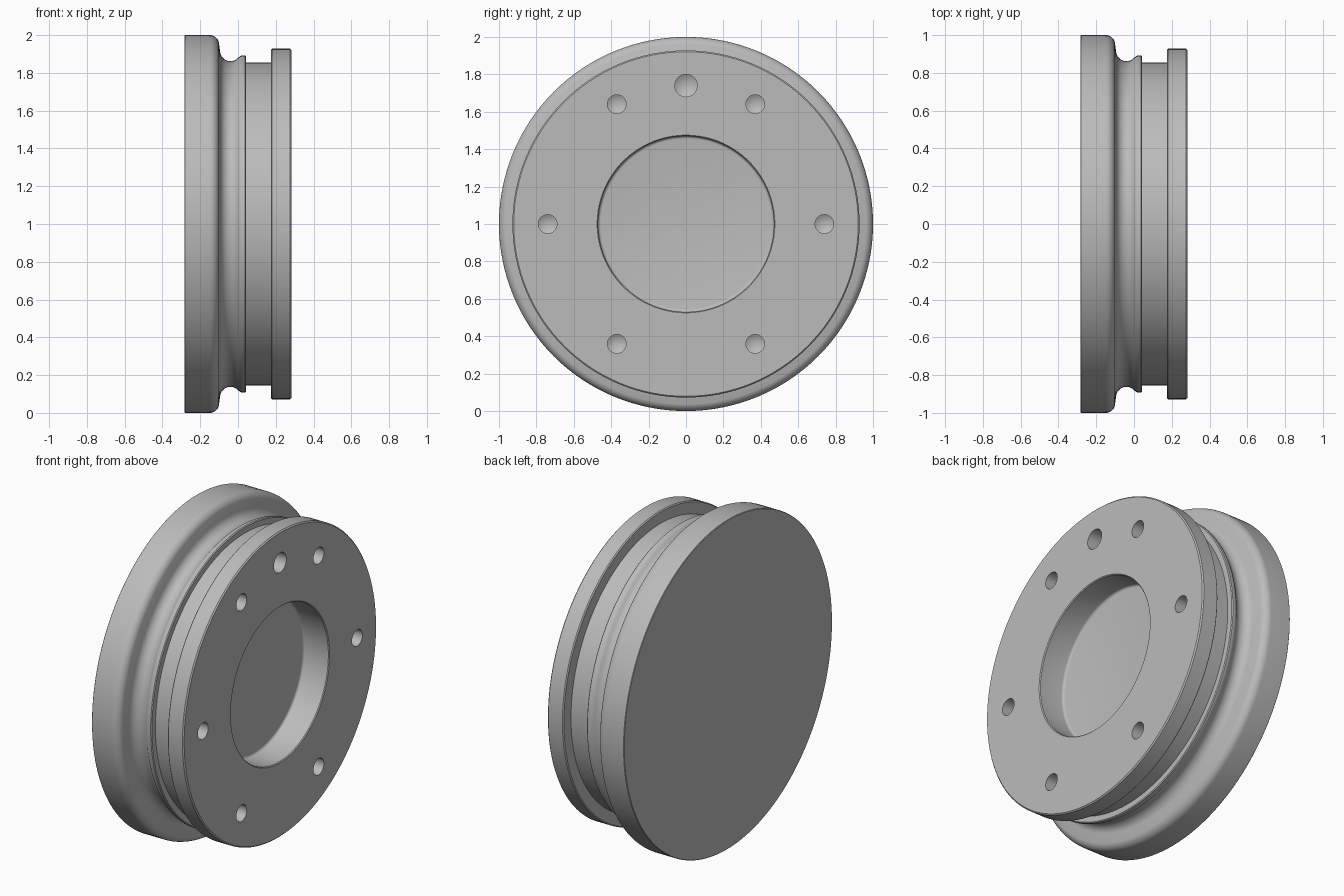
import bpy
import bmesh
from math import cos, sin, radians, pi
from mathutils import Matrix, Vector

SEGMENTS = 128

if "Cube" in bpy.data.objects:
    bpy.data.objects.remove(bpy.data.objects["Cube"])

grey = bpy.data.materials.new("machined grey")
grey.use_nodes = True
grey.diffuse_color = (0.5, 0.5, 0.5, 1)
grey.node_tree.nodes["Principled BSDF"].inputs["Base Color"].default_value = (0.5, 0.5, 0.5, 1)


def arc(x, r, radius, start, end, steps):
    """Points of an arc in the (axis, radius) plane, angles in degrees."""
    angles = [radians(start + (end - start) * i / steps) for i in range(steps + 1)]
    return [(x + radius * cos(a), r + radius * sin(a)) for a in angles]


def lathe(bm, profile, segments, offset=(0, 0, 0)):
    """Closed solid turned about the x axis; both profile ends lie on it."""
    rings = []
    for x, r in profile:
        count = segments if r > 0 else 1
        rings.append([bm.verts.new(Vector(offset) + Vector(
            (x, r * cos(2 * pi * i / count), r * sin(2 * pi * i / count))))
            for i in range(count)])
    for a, b in zip(rings, rings[1:]):
        for i in range(segments):
            j = (i + 1) % segments
            corners = [a[i % len(a)], a[j % len(a)], b[j % len(b)], b[i % len(b)]]
            bm.faces.new(list(dict.fromkeys(corners)))
    bmesh.ops.recalc_face_normals(bm, faces=bm.faces)


def make_object(name, bm):
    mesh = bpy.data.meshes.new(name)
    bm.to_mesh(mesh)
    bm.free()
    mesh.materials.append(grey)
    obj = bpy.data.objects.new(name, mesh)
    bpy.context.collection.objects.link(obj)
    obj.location.z = 1
    return obj


# Turned body: rear flange, rounded neck, groove, front flange, round pocket
profile = [(-0.283, 0), (-0.283, 0.997), (-0.28, 1.0)]
profile += arc(-0.15, 0.95, 0.05, 90, 15, 8)
profile += arc(-0.04, 0.917, 0.055, 190, 310, 12)
profile += arc(0.03, 0.853, 0.04, 130, 90, 4)
profile += [(0.038, 0.893), (0.043, 0.888), (0.043, 0.854), (0.175, 0.854),
            (0.175, 0.922), (0.181, 0.928), (0.276, 0.928), (0.283, 0.921),
            (0.283, 0.475), (0.278, 0.47)]
profile += arc(0.128, 0.455, 0.015, 90, 180, 4)
profile += [(0.113, 0)]
bm = bmesh.new()
lathe(bm, profile, SEGMENTS)
body = make_object("hub_body", bm)

# Drilled holes with conical bottoms: six bolt holes and one larger top hole
holes = [(60 * i, 0.05) for i in range(6)] + [(90, 0.06)]
bm = bmesh.new()
for angle, radius in holes:
    a = radians(angle)
    drill = [(0.13 - radius * 0.6, 0), (0.13, radius), (0.35, radius), (0.35, 0)]
    lathe(bm, drill, 32, (0, 0.74 * cos(a), 0.74 * sin(a)))
drills = make_object("hole_cutter", bm)
drills.hide_render = True

cut = body.modifiers.new("holes", 'BOOLEAN')
cut.operation = 'DIFFERENCE'
cut.solver = 'EXACT'
cut.object = drills
bpy.ops.object.select_all(action='DESELECT')
body.select_set(True)
bpy.context.view_layer.objects.active = body
bpy.ops.object.modifier_apply(modifier=cut.name)
bpy.data.objects.remove(drills)
bpy.ops.object.shade_smooth_by_angle(angle=radians(30))
